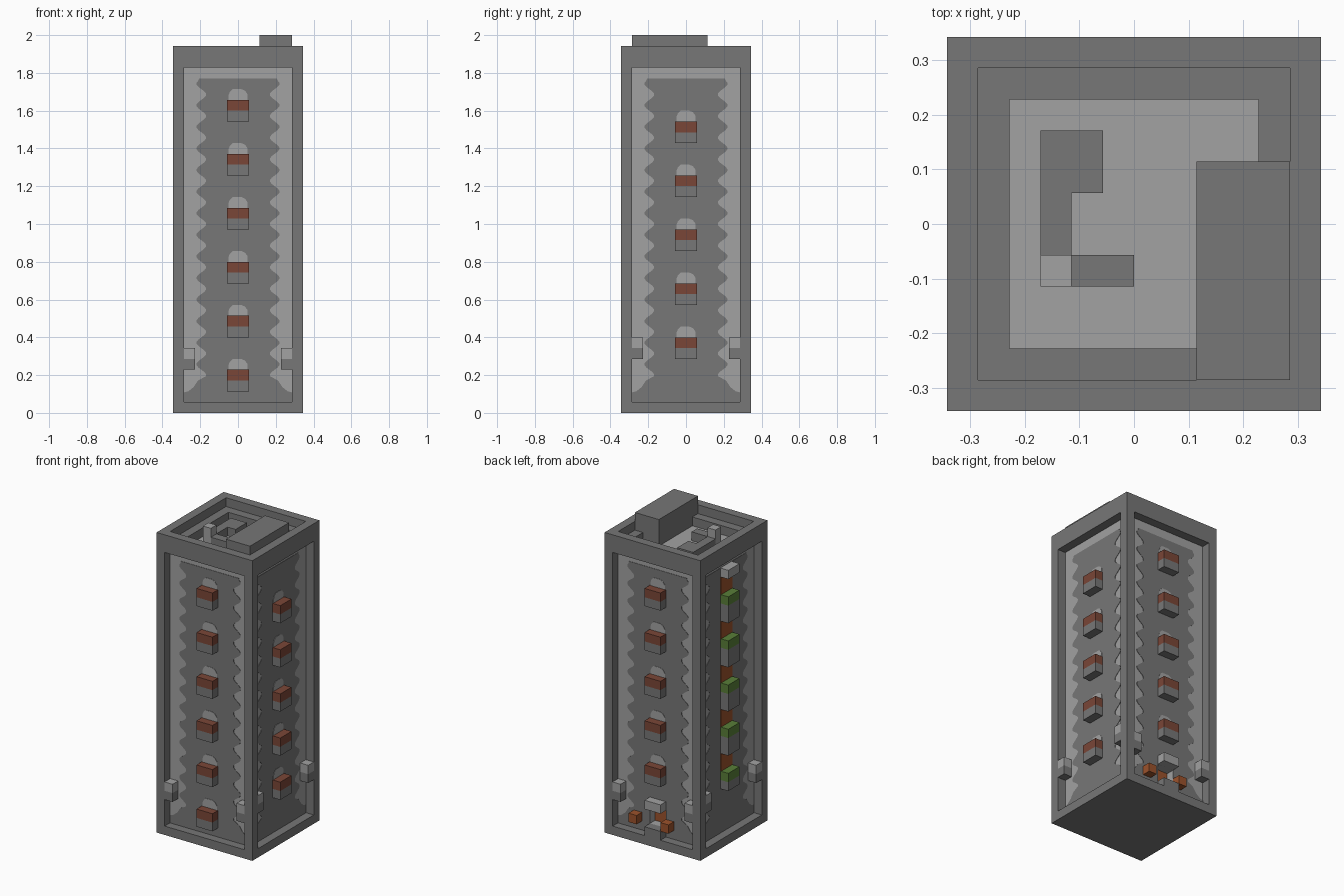
import bpy, bmesh, math
from mathutils import Matrix

cube = bpy.data.objects.get("Cube")
if cube:
    bpy.data.objects.remove(cube, do_unlink=True)

U = 2 / 35          # one building block
FRONT, LEFT, BACK, RIGHT = range(4)   # quarter turns about z


def material(name, rgb):
    m = bpy.data.materials.new(name)
    m.use_nodes = True
    m.diffuse_color = (*rgb, 1)
    m.node_tree.nodes["Principled BSDF"].inputs["Base Color"].default_value = (*rgb, 1)
    return m


DARK = material("dark stone", (0.184, 0.184, 0.184))
LIGHT = material("light stone", (0.36, 0.36, 0.36))
RED = material("red brick", (0.195, 0.061, 0.038))
GREEN = material("leaf green", (0.10, 0.21, 0.04))
WOOD = material("orange wood", (0.33, 0.085, 0.025))


def finish(name, bm, mat, side=FRONT):
    """Scale from blocks to units, turn to the given side and link."""
    bm.transform(Matrix.Rotation(side * math.pi / 2, 4, 'Z') @ Matrix.Scale(U, 4))
    bmesh.ops.recalc_face_normals(bm, faces=bm.faces)
    mesh = bpy.data.meshes.new(name)
    bm.to_mesh(mesh)
    bm.free()
    mesh.materials.append(mat)
    ob = bpy.data.objects.new(name, mesh)
    bpy.context.collection.objects.link(ob)
    return ob


def add_box(bm, xs, ys, zs):
    size = [b - a for a, b in (xs, ys, zs)]
    mid = [(a + b) / 2 for a, b in (xs, ys, zs)]
    bmesh.ops.create_cube(bm, size=1, matrix=Matrix.Translation(mid) @ Matrix.Diagonal((*size, 1)))


def boxes(name, mat, *specs, side=FRONT):
    bm = bmesh.new()
    for spec in specs:
        add_box(bm, *spec)
    return finish(name, bm, mat, side)


def plates(name, mat, outlines, depth, side):
    """Thin flat shapes on a wall, given as (across, height) outlines."""
    bm = bmesh.new()
    for outline in outlines:
        face = bm.faces.new([bm.verts.new((a, -5, z)) for a, z in outline])
        new = bmesh.ops.extrude_face_region(bm, geom=[face])["geom"]
        bmesh.ops.translate(bm, vec=(0, -depth, 0),
                            verts=[v for v in new if isinstance(v, bmesh.types.BMVert)])
    return finish(name, bm, mat, side)


OUT = (-6, -5)      # space between wall and frame face
MID = (-1, 1)

# Frame: base slab, corner posts and top rim
posts = [((x, x + 1), (y, y + 1), (1, 32)) for x in (-6, 5) for y in (-6, 5)]
rim = [((-6, 6), (y, y + 1), (32, 34)) for y in (-6, 5)]
rim += [((x, x + 1), (-5, 5), (32, 34)) for x in (-6, 5)]
boxes("tower_frame", DARK, ((-6, 6), (-6, 6), (0, 1)), *posts, *rim)
boxes("tower_core", DARK, ((-4, 4), (-4, 4), (1, 31)))

# Roof: inner ledge, floor, hut, low walls and post
ledge = [((-5, 5), (y, y + 1), (32, 33)) for y in (-5, 4)]
ledge += [((x, x + 1), (-4, 4), (32, 33)) for x in (-5, 4)]
boxes("roof_ledge", DARK, *ledge)
boxes("roof_floor", LIGHT, ((-4, 4), (-4, 4), (31, 32)))
boxes("roof_hut", DARK, ((2, 5), (-5, 2), (32, 35)))
boxes("roof_low_walls", DARK, ((-3, -1), (1, 3), (32, 33)),
      ((-3, -2), (-1, 1), (32, 33)), ((-2, 0), (-2, -1), (32, 33)))
boxes("roof_post", LIGHT, ((-3, -2), (-2, -1), (32, 34)))


# Walls: light panel with a scalloped dark field laid on it
def wall(side, corner_top, door=False):
    if door:
        parts = [((-5, -1), (-5, -4), (1, 32)), ((1, 5), (-5, -4), (1, 32)),
                 (MID, (-5, -4), (4, 32)), (MID, (-5, -4), (1, 2))]
    else:
        parts = [((-5, 5), (-5, -4), (1, 32))]
    boxes("wall_panel", LIGHT, *parts, side=side)
    edge = [(0, 1), (5, 1), (5, 1.9), (4.6, 2.0), (4.1, 2.4), (3.7, 3)]
    z = corner_top
    while z < 30.9:
        edge.append((3.4 + 0.45 * math.sin(math.pi * z), z))
        z += 0.2
    edge += [(3.6, 31), (0, 31)]
    if door:
        edge += [(0, 4), (1, 4), (1, 2), (0, 2)]
    plates("wall_dark_field", DARK, [edge, [(-a, z) for a, z in edge]], 0.04, side)


def windows(side, tops, cap, cap_name):
    boxes("window_boxes", DARK, *[(MID, OUT, (t - 2, t - 1)) for t in tops], side=side)
    boxes(cap_name, cap, *[(MID, OUT, (t - 1, t)) for t in tops], side=side)


def glow(side, tops):
    dome = [(-.9, 0), (.9, 0), (.9, .5), (.65, .85), (.3, 1), (-.5, 1), (-.75, .75), (-.9, .4)]
    plates("window_pale_domes", LIGHT, [[(a, t + z) for a, z in dome] for t in tops], 0.08, side)


def lamps(side, bottom):
    spots = [(-5, -4), (4, 5)]
    boxes("lamp_bases", DARK, *[(s, OUT, (bottom, bottom + 1)) for s in spots], side=side)
    boxes("lamp_heads", LIGHT, *[(s, OUT, (bottom + 1, bottom + 2)) for s in spots], side=side)


front_tops = range(4, 30, 5)
back_tops = range(9, 30, 5)
side_tops = range(7, 28, 5)
for side in (FRONT, BACK):
    wall(side, 3.4, door=side == BACK)
    lamps(side, 4)
for side in (LEFT, RIGHT):
    wall(side, 3.4)
    lamps(side, 5)
for side, tops in ((FRONT, front_tops), (LEFT, side_tops), (BACK, back_tops)):
    windows(side, tops, RED, "window_red_caps")
    glow(side, tops)

# Back door: recessed leaf, canopy, step and two crates
boxes("door_leaf", WOOD, (MID, (-4.1, -4), (2, 4)), side=BACK)
boxes("door_canopy", LIGHT, (MID, OUT, (4, 5)), side=BACK)
boxes("door_step", DARK, (MID, OUT, (1, 2)), side=BACK)
boxes("door_crates", WOOD, ((-3, -2), OUT, (2, 3)), ((1, 2), OUT, (2, 3)), side=BACK)

# Right side: column of planters, wooden shutters and a top canopy
planter_tops = range(8, 29, 5)
windows(RIGHT, planter_tops, GREEN, "planter_greenery")
boxes("planter_supports", DARK,
      *[(MID, OUT, (t - 3, t - 2)) for t in planter_tops if t > 8], side=RIGHT)
plates("shutters", WOOD,
       [[(-1, t), (1, t), (1, t + 2), (-1, t + 2)] for t in planter_tops], 0.1, RIGHT)
boxes("shutter_canopy", LIGHT, (MID, OUT, (30, 31)), side=RIGHT)
